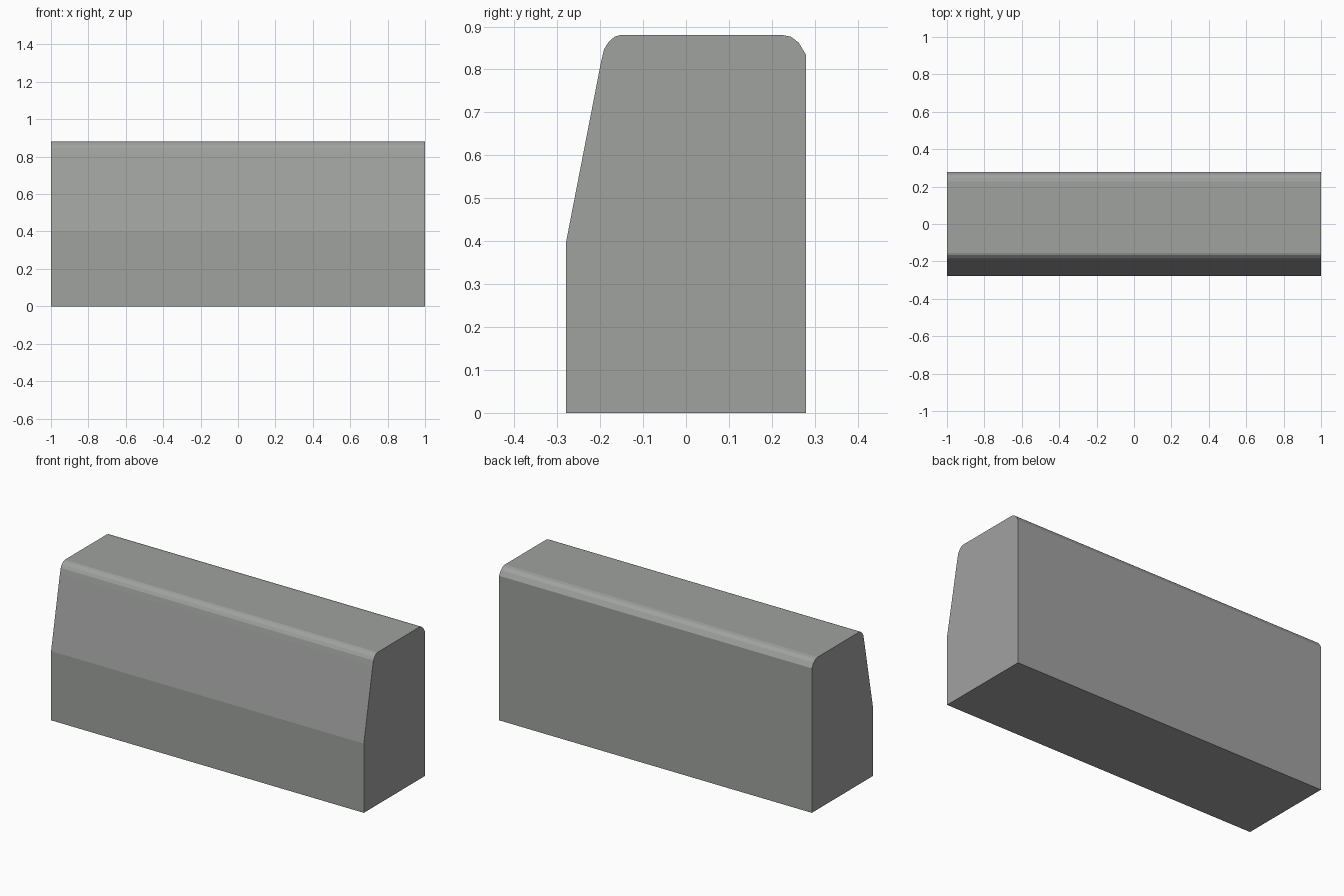
import bpy, bmesh

if "Cube" in bpy.data.objects:
    bpy.data.objects.remove(bpy.data.objects["Cube"])

# Single stone-grey colour
grey = bpy.data.materials.new("concrete_grey")
grey.diffuse_color = (0.35, 0.36, 0.35, 1)
grey.use_nodes = True
grey.node_tree.nodes["Principled BSDF"].inputs["Base Color"].default_value = grey.diffuse_color

# Side profile (y, z): upright back, sloped upper front, rounded top edges
profile = [
    (-0.279, 0.0), (0.279, 0.0),
    (0.279, 0.835), (0.263, 0.862), (0.245, 0.876), (0.226, 0.88),
    (-0.154, 0.88), (-0.167, 0.876), (-0.181, 0.863), (-0.191, 0.847), (-0.198, 0.817),
    (-0.279, 0.4),
]

# Extrude the profile along x to make the block
bm = bmesh.new()
end = bm.faces.new([bm.verts.new((-1, y, z)) for y, z in profile])
out = bmesh.ops.extrude_face_region(bm, geom=[end], use_keep_orig=True)
moved = [g for g in out["geom"] if isinstance(g, bmesh.types.BMVert)]
bmesh.ops.translate(bm, verts=moved, vec=(2, 0, 0))
bmesh.ops.recalc_face_normals(bm, faces=bm.faces)

mesh = bpy.data.meshes.new("barrier_block")
bm.to_mesh(mesh)
bm.free()
mesh.materials.append(grey)
block = bpy.data.objects.new("barrier_block", mesh)
bpy.context.collection.objects.link(block)
